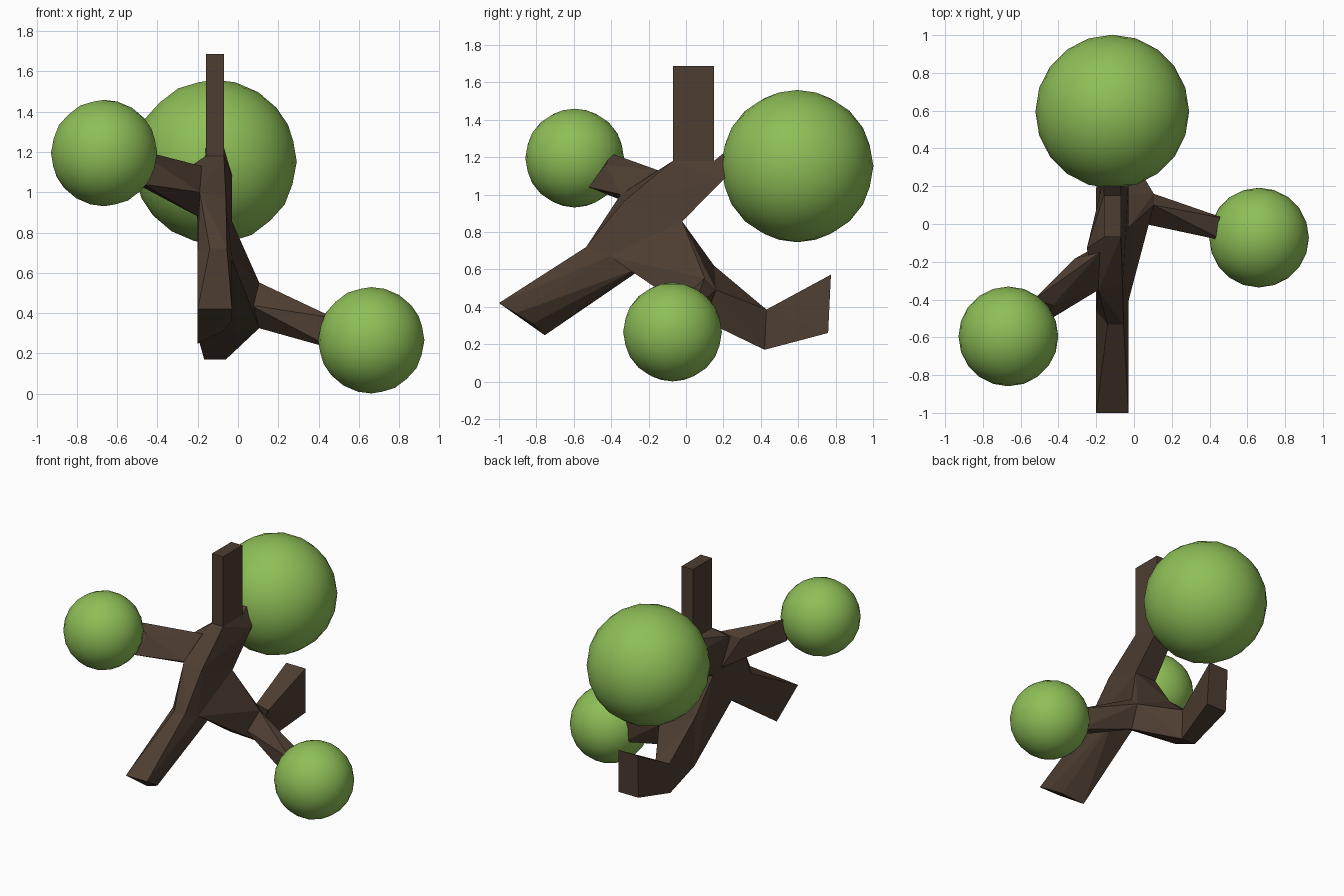
import bpy, bmesh

if "Cube" in bpy.data.objects:
    bpy.data.objects.remove(bpy.data.objects["Cube"])


def material(name, rgb):
    m = bpy.data.materials.new(name)
    m.diffuse_color = (*rgb, 1)
    m.use_nodes = True
    m.node_tree.nodes["Principled BSDF"].inputs["Base Color"].default_value = m.diffuse_color
    return m


bark = material("bark brown", (0.075, 0.047, 0.031))
leaf = material("leaf green", (0.27, 0.52, 0.095))


def hull(name, *rings):
    """Faceted wood block wrapped round the given cross-sections."""
    bm = bmesh.new()
    for ring in rings:
        for p in ring:
            bm.verts.new(p)
    bmesh.ops.remove_doubles(bm, verts=bm.verts[:], dist=0.001)
    res = bmesh.ops.convex_hull(bm, input=bm.verts[:])
    loose = [g for g in res["geom_interior"] if isinstance(g, bmesh.types.BMVert)]
    if loose:
        bmesh.ops.delete(bm, geom=loose, context='VERTS')
    bmesh.ops.recalc_face_normals(bm, faces=bm.faces[:])
    me = bpy.data.meshes.new(name)
    bm.to_mesh(me)
    bm.free()
    me.materials.append(bark)
    ob = bpy.data.objects.new(name, me)
    bpy.context.collection.objects.link(ob)


def foliage(name, centre, r):
    bpy.ops.mesh.primitive_ico_sphere_add(subdivisions=3, radius=r, location=centre)
    ob = bpy.context.object
    ob.name = name
    ob.data.materials.append(leaf)
    bpy.ops.object.shade_smooth()


def rect(x0, x1, y0, y1, z):
    return [(x0, y0, z), (x1, y0, z), (x1, y1, z), (x0, y1, z)]


# Shared cross-sections
stub_base = rect(-.16, -.07, -.07, .15, 1.18)
crotch = [(-.2, -.02, .856), (-.03, -.02, .856)]
shoulder = [(-.19, -.35, 1.0), (-.06, -.33, .965)]
rear_fork = [(-.17, .2, 1.08), (-.03, .2, 1.08)]
left_fork = [(-.317, -.185, 1.1), (-.2, -.12, .88)]
knee = [(-.14, -.533, .72), (-.055, -.533, .72), (-.03, -.41, .67),
        (-.04, -.27, .6), (-.2, -.24, .6), (-.2, -.46, .71)]
side_fork = [(.105, .1, .552), (.105, .1, .325), (.06, .0, .44), (.105, .16, .49)]
rear_root = [(-.2, .19, .285), (-.18, .15, .62), (.105, .1, .325), (.105, .16, .49)]
elbow = [(-.168, .43, .385), (-.057, .43, .385), (-.168, .42, .17), (-.06, .42, .17)]

# Trunk
hull("upper_trunk", stub_base, crotch, shoulder, rear_fork,
     [(-.2, -.12, .88), (-.25, -.13, 1.12)])
hull("middle_trunk", shoulder, crotch, knee, [(-.03, -.02, .6)])
hull("lower_trunk", crotch, knee[2:5], side_fork, rear_root)

# Bare limbs
hull("top_stub", stub_base, rect(-.16, -.07, -.07, .15, 1.687))
hull("front_limb", knee, [(-.2, -1, .42), (-.03, -1, .42), (-.03, -.91, .365),
                          (-.075, -.82, .31), (-.2, -.755, .248)])
hull("rear_limb", rear_root, elbow)
hull("rear_limb_tip", elbow, [(-.155, .775, .572), (.0, .775, .572),
                              (-.15, .76, .26), (.01, .76, .26)])

# Branches holding the foliage
hull("left_branch", left_fork, [(-.19, -.35, 1.0), (-.18, -.15, 1.13)],
     [(-.53, -.4, 1.22), (-.43, -.43, 1.16), (-.47, -.52, 1.04), (-.52, -.41, 1.05)])
hull("right_branch", side_fork,
     [(.48, .03, .375), (.48, -.09, .375), (.48, -.09, .22), (.48, .03, .22)])
hull("rear_branch", rear_fork, stub_base[2:],
     [(-.17, .3, 1.16), (-.05, .3, 1.16), (-.16, .26, 1.27), (-.07, .26, 1.27)])

# Foliage balls
foliage("large_foliage", (-.115, .595, 1.152), .407)
foliage("left_foliage", (-.665, -.595, 1.195), .264)
foliage("right_foliage", (.662, -.072, .265), .264)
